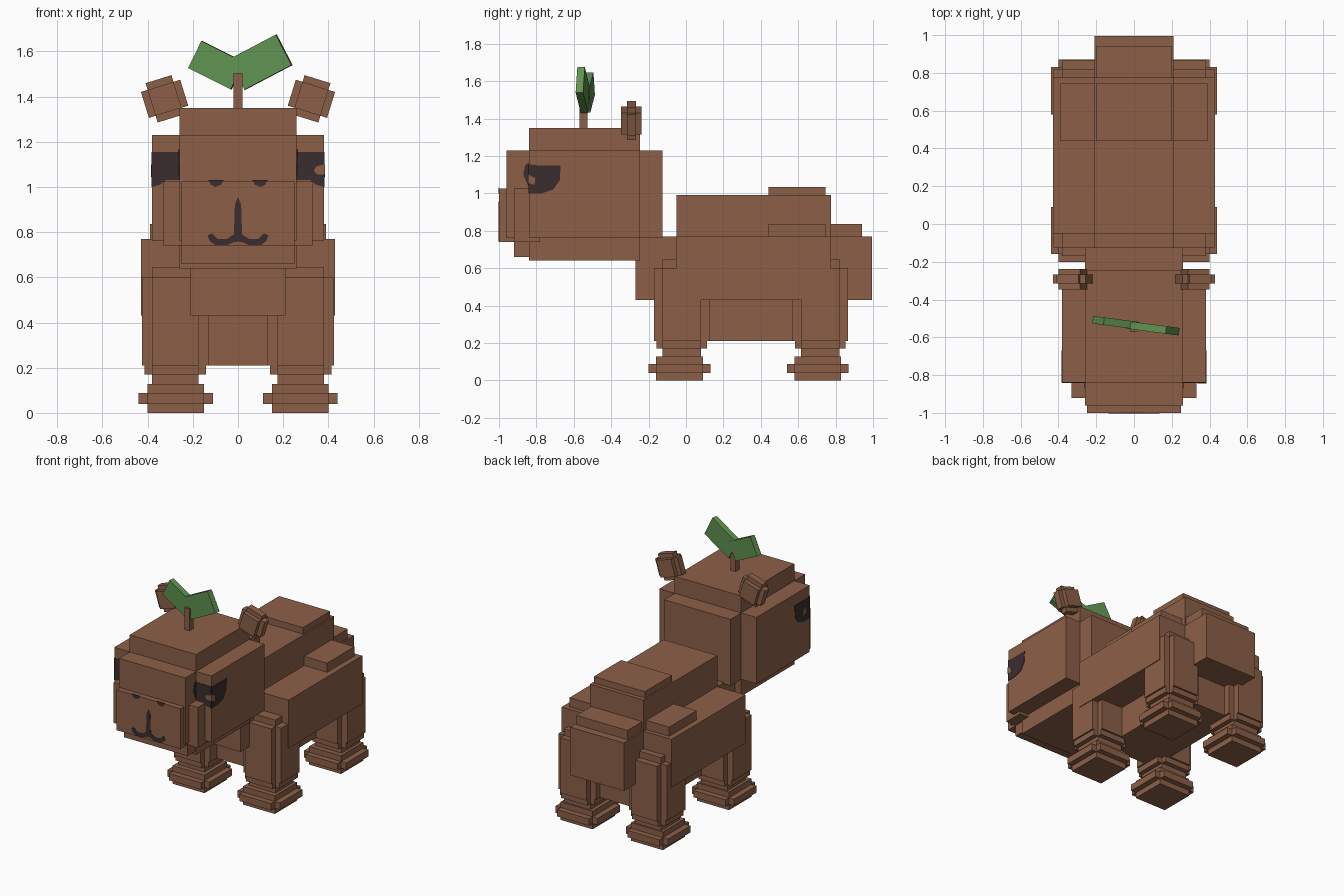
import bpy
import bmesh
from mathutils import Matrix, Vector

cube = bpy.data.objects.get("Cube")
if cube:
    bpy.data.objects.remove(cube, do_unlink=True)


def make_material(name, color):
    mat = bpy.data.materials.new(name)
    mat.use_nodes = True
    mat.diffuse_color = color
    mat.node_tree.nodes["Principled BSDF"].inputs["Base Color"].default_value = color
    return mat


brown = make_material("brown fur", (0.262, 0.117, 0.064, 1))
dark = make_material("dark markings", (0.044, 0.026, 0.028, 1))
green = make_material("leaf green", (0.117, 0.29, 0.082, 1))


def finish(bm, name, mat):
    bmesh.ops.recalc_face_normals(bm, faces=bm.faces)
    mesh = bpy.data.meshes.new(name)
    bm.to_mesh(mesh)
    bm.free()
    mesh.materials.append(mat)
    obj = bpy.data.objects.new(name, mesh)
    bpy.context.collection.objects.link(obj)
    return obj


def add_box(bm, center, size):
    matrix = Matrix.Translation(center) @ Matrix.Diagonal((*size, 1))
    bmesh.ops.create_cube(bm, size=1, matrix=matrix)


def box(name, x, y, z, mat=brown):
    """Box spanning three (low, high) ranges."""
    bm = bmesh.new()
    spans = (x, y, z)
    add_box(bm, [sum(s) / 2 for s in spans], [s[1] - s[0] for s in spans])
    return finish(bm, name, mat)


def stepped_box(name, x, y, z, grow):
    """Core box with a slab pushed out of every side, giving stepped corners."""
    bm = bmesh.new()
    spans = (x, y, z)
    center = [sum(s) / 2 for s in spans]
    for axis in range(3):
        size = Vector([s[1] - s[0] for s in spans])
        size[axis] += 2 * grow
        add_box(bm, center, size)
    return finish(bm, name, brown)


def plate(name, outline, normal_axis, level, direction, mat, mirror=1, depth=0.003):
    """Thin painted plate, drawn as (x, z) or (y, z) points on a flat side."""
    bm = bmesh.new()
    verts = []
    for a, z in outline:
        co = (level * mirror, a, z) if normal_axis == "x" else (a * mirror, level, z)
        verts.append(bm.verts.new(co))
    face = bm.faces.new(verts)
    out = bmesh.ops.extrude_face_region(bm, geom=[face])["geom"]
    if normal_axis == "x":
        push = Vector((direction * mirror * depth, 0, 0))
    else:
        push = Vector((0, direction * depth, 0))
    bmesh.ops.translate(bm, vec=push, verts=[g for g in out if isinstance(g, bmesh.types.BMVert)])
    return finish(bm, name, mat)


# Torso, head and muzzle
stepped_box("body", (-0.21, 0.21), (-0.05, 0.775), (0.43, 0.77), 0.22)
stepped_box("head", (-0.26, 0.26), (-0.84, -0.245), (0.76, 1.23), 0.12)
stepped_box("muzzle", (-0.25, 0.25), (-0.92, -0.78), (0.74, 1.025), 0.08)

# Raised patches on the back and rump
box("back_patch", (-0.2, 0.2), (0.44, 0.745), (0.95, 1.035))
box("rump_patch", (-0.2, 0.2), (0.7, 0.94), (0.75, 0.835))

for side, label in ((1, "left"), (-1, "right")):
    def span(low, high):
        return tuple(sorted((low * side, high * side)))

    box("flank_patch_" + label, span(0.2, 0.39), (0.44, 0.745), (0.75, 0.835))

    # Legs and feet
    for end, y in (("front", 0), ("back", 0.74)):
        tag = end + "_" + label
        core_x, core_y = span(0.175, 0.38), (y - 0.125, y + 0.08)
        stepped_box("leg_" + tag, core_x, core_y, (0.21, 0.6), 0.045)
        stepped_box("shin_" + tag, core_x, core_y, (0.17, 0.22), 0.033)
        box("ankle_" + tag, core_x, core_y, (0.12, 0.18))
        stepped_box("foot_" + tag, span(0.15, 0.4), (y - 0.16, y + 0.09), (0.04, 0.088), 0.04)

    # Ears tilted outwards
    ear = stepped_box("ear_" + label, (-0.06, 0.06), (-0.024, 0.024), (-0.06, 0.06), 0.031)
    ear.location = (0.325 * side, -0.292, 1.39)
    ear.rotation_euler.y = 0.3 * side

    # Eye patches wrapping round the corner of the head
    eye_side = [(-0.84, 1.155), (-0.8, 1.15), (-0.67, 1.15), (-0.675, 1.07),
                (-0.71, 1.02), (-0.77, 1.0), (-0.84, 1.0)]
    eye_front = [(0.26, 1.155), (0.38, 1.155), (0.38, 1.0), (0.345, 1.01),
                 (0.32, 1.03), (0.26, 1.03)]
    eye_inner = [(-0.84, 1.165), (-0.86, 1.15), (-0.87, 1.1), (-0.84, 1.03)]
    plate("eye_side_" + label, eye_side, "x", 0.38, 1, dark, side)
    plate("eye_front_" + label, eye_front, "y", -0.84, -1, dark, side)
    plate("eye_inner_" + label, eye_inner, "x", 0.26, 1, dark, side)

    # Eye glints
    glint_y = -0.82 if side > 0 else -0.77
    glint = [(glint_y - 0.02, 1.055), (glint_y + 0.01, 1.045),
             (glint_y + 0.015, 1.08), (glint_y - 0.02, 1.1)]
    plate("eye_glint_" + label, glint, "x", 0.38, 1, brown, side, 0.005)
    if side > 0:
        corner = [(0.335, 1.07), (0.35, 1.055), (0.383, 1.055), (0.383, 1.1), (0.345, 1.09)]
        plate("eye_glint_corner", corner, "y", -0.84, -1, brown, side, 0.005)

    # Nostrils
    nostril = [(0.065, 1.03), (0.13, 1.03), (0.12, 1.01), (0.1, 1.0), (0.075, 1.01)]
    plate("nostril_" + label, nostril, "y", -0.999, -1, dark, side)

    # Mouth, one half per side
    mouth = [(0, 0.955), (0.014, 0.92), (0.018, 0.79), (0.05, 0.77), (0.09, 0.77),
             (0.115, 0.795), (0.135, 0.785), (0.125, 0.76), (0.1, 0.742),
             (0.05, 0.742), (0.02, 0.755), (0, 0.758)]
    plate("mouth_" + label, mouth, "y", -0.999, -1, dark, side)

# Sprout on top of the head
box("stem", (-0.02, 0.02), (-0.57, -0.527), (1.34, 1.505))
for label, center, size, tilt in (
    ("left", (0.1, -0.552, 1.552), (0.237, 0.04, 0.152), -0.48),
    ("right", (-0.095, -0.523, 1.539), (0.212, 0.04, 0.134), 0.46),
):
    leaf = box("leaf_" + label, *[(-s / 2, s / 2) for s in size], green)
    leaf.location = center
    leaf.rotation_euler = (0, tilt, -0.13)
